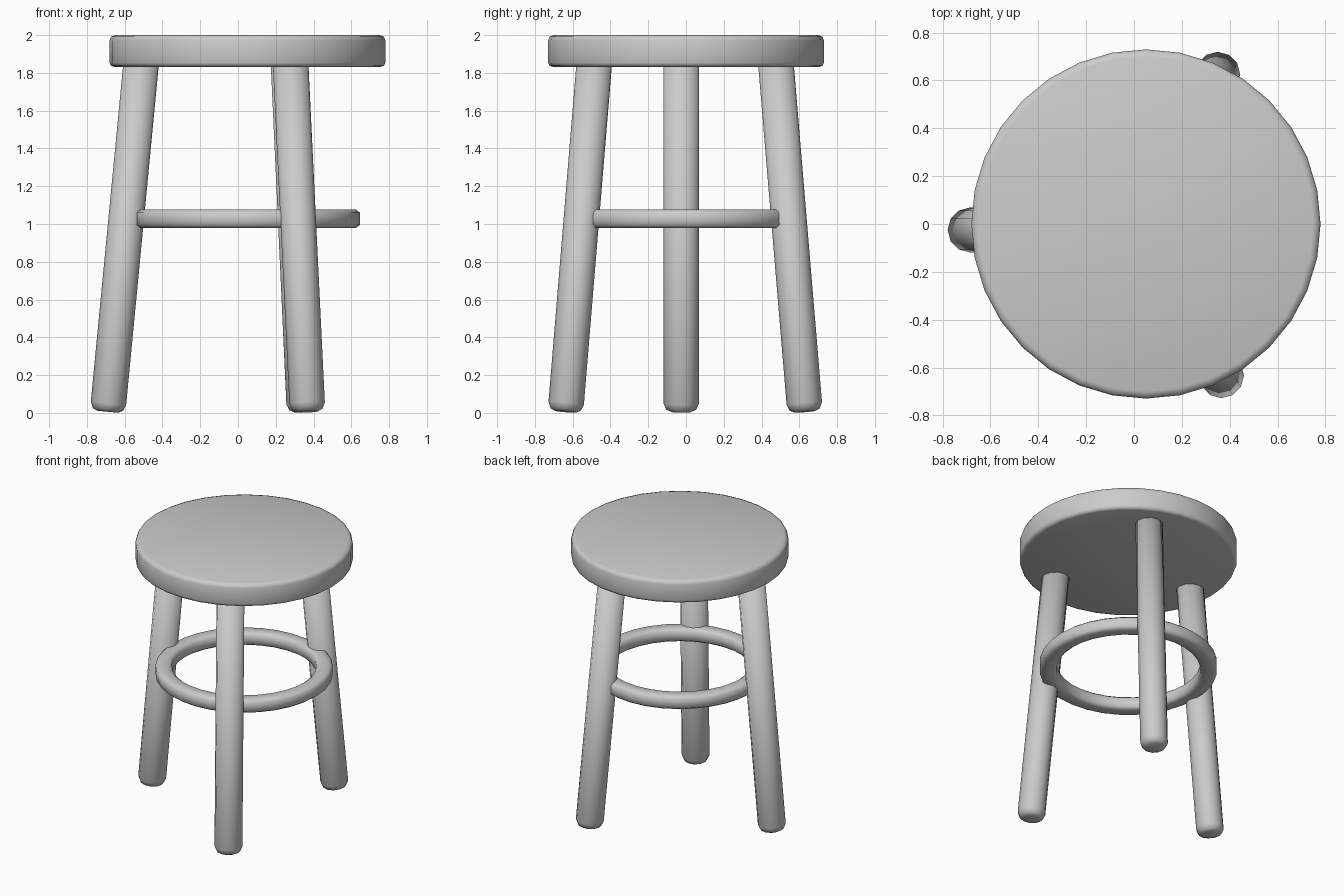
import bpy, bmesh, math
from mathutils import Vector

if "Cube" in bpy.data.objects:
    bpy.data.objects.remove(bpy.data.objects["Cube"])


def lathe(name, profile, sides, closed=False):
    """Spin an (r, z) profile around z; an open profile gets capped ends."""
    bm = bmesh.new()
    rings = []
    for r, z in profile:
        rings.append([bm.verts.new((r * math.cos(2 * math.pi * i / sides),
                                    r * math.sin(2 * math.pi * i / sides), z))
                      for i in range(sides)])
    pairs = list(zip(rings, rings[1:]))
    if closed:
        pairs.append((rings[-1], rings[0]))
    else:
        bm.faces.new(rings[0])
        bm.faces.new(rings[-1])
    for a, b in pairs:
        for i in range(sides):
            j = (i + 1) % sides
            bm.faces.new((a[i], a[j], b[j], b[i]))
    bmesh.ops.recalc_face_normals(bm, faces=bm.faces)
    mesh = bpy.data.meshes.new(name)
    bm.to_mesh(mesh)
    bm.free()
    mesh.polygons.foreach_set("use_smooth", [True] * len(mesh.polygons))
    obj = bpy.data.objects.new(name, mesh)
    bpy.context.collection.objects.link(obj)
    return obj


# Round seat with softened rims
seat = lathe("seat", [(0.705, 1.832), (0.724, 1.839), (0.73, 1.855),
                      (0.73, 1.972), (0.722, 1.992), (0.70, 2.0)], 32)
seat.location.x = 0.05

# Footrest ring: bevelled rectangular section
ring = lathe("footrest_ring", [(0.505, 0.98), (0.575, 0.98), (0.595, 0.995),
                               (0.595, 1.06), (0.575, 1.076), (0.505, 1.076),
                               (0.485, 1.06), (0.485, 0.995)], 32, closed=True)
ring.location.x = 0.05


# Splayed legs with rounded feet
def leg(name, foot, top):
    foot, top = Vector(foot), Vector(top)
    axis = top - foot
    r = 0.094
    obj = lathe(name, [(0.055, 0), (0.08, 0.012), (r, 0.045), (r, axis.length)], 12)
    obj.location = foot
    obj.rotation_mode = 'QUATERNION'
    obj.rotation_quaternion = Vector((0, 0, 1)).rotation_difference(axis)


leg("left_leg", (-0.69, -0.025, 0.006), (-0.512, -0.025, 1.86))
leg("back_leg", (0.352, 0.63, 0.006), (0.267, 0.475, 1.86))
leg("front_leg", (0.368, -0.638, 0.006), (0.278, -0.485, 1.86))
